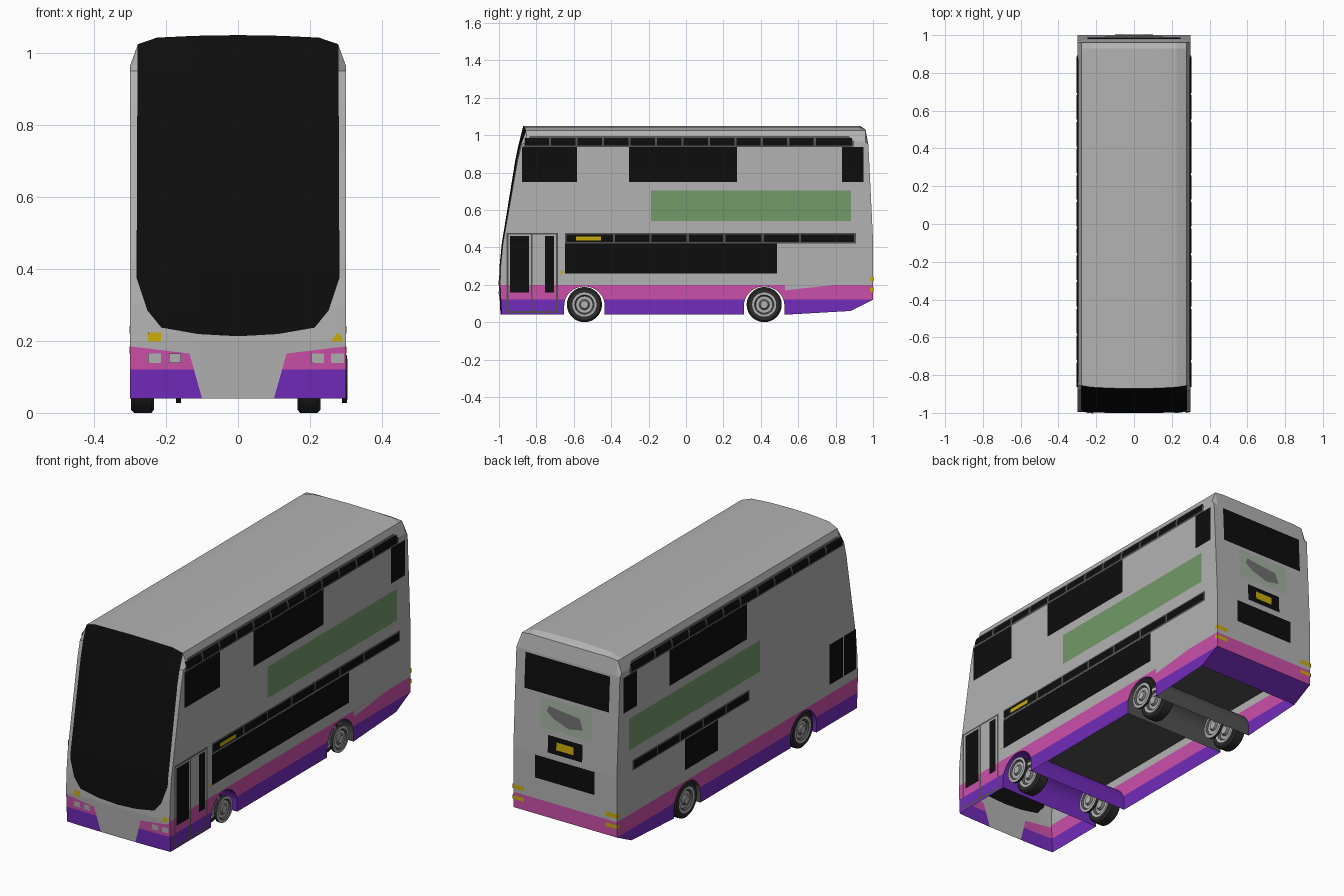
import bpy, bmesh, math
from mathutils import Vector

if "Cube" in bpy.data.objects:
    bpy.data.objects.remove(bpy.data.objects["Cube"])

COLOURS = {
    "body_grey": (.45, .45, .45), "black": (.004, .004, .004), "purple": (.17, .024, .50),
    "pink": (.60, .08, .40), "green": (.17, .32, .14), "pale_green": (.36, .44, .35),
    "mid_grey": (.16, .16, .16), "yellow": (.58, .40, .003),
    "dark_grey": (.085, .085, .085), "tyre_grey": (.025, .025, .025)}
NAMES = list(COLOURS)
MATS = []
for n, c in COLOURS.items():
    m = bpy.data.materials.new(n)
    m.diffuse_color = (*c, 1)
    m.use_nodes = True
    m.node_tree.nodes["Principled BSDF"].inputs["Base Color"].default_value = m.diffuse_color
    MATS.append(m)


def make(name, bm):
    me = bpy.data.meshes.new(name)
    bm.to_mesh(me)
    bm.free()
    for m in MATS:
        me.materials.append(m)
    ob = bpy.data.objects.new(name, me)
    bpy.context.collection.objects.link(ob)
    return ob


def interp(pts, v):
    for (a, va), (b, vb) in zip(pts, pts[1:]):
        if v <= vb:
            return a + (b - a) * (v - va) / (vb - va)
    return pts[-1][0]


# Side profile (y, z) and roof crown (z, x)
FRONT = [(-.992, .04), (-1, .2), (-.997, .3), (-.985, .42), (-.912, .87), (-.895, .95), (-.87, 1.05)]
REAR = [(1, .12), (1, .44), (.975, .95), (.96, 1.03), (.93, 1.05)]
UNDER = [(.88, .06), (.53, .04)]
CROWN = [(1.05, 0), (1.048, .12), (1.043, .225), (1.025, .278), (.965, .3)]
XS = [-x for _, x in CROWN[:0:-1]] + [x for _, x in CROWN]
ARCHES = (-.543, .418)


def drop(x, z):
    return (.006 + .014 * max(0, (z - .7) / .35)) * (abs(x) / .3) ** 4


# Body: side profiles lofted across the width
bm = bmesh.new()
rings = []
for x in XS:
    top = interp(CROWN, abs(x))
    pts = [(y + drop(x, z), z) for y, z in FRONT] + REAR[::-1] + UNDER
    rings.append([bm.verts.new((x, y, min(z, top))) for y, z in pts])
for a, b in zip(rings, rings[1:]):
    for i in range(len(a)):
        j = (i + 1) % len(a)
        bm.faces.new((a[i], a[j], b[j], b[i]))
bm.faces.new(rings[0])
bm.faces.new(rings[-1])
bmesh.ops.recalc_face_normals(bm, faces=bm.faces)
body = make("body", bm)

# Wheel arches cut through the whole width
for yc in ARCHES:
    bm = bmesh.new()
    pts = [(yc + .108 * math.cos(math.pi * i / 20), .088 + .103 * math.sin(math.pi * i / 20)) for i in range(21)]
    pts += [(yc - .108, -.05), (yc + .108, -.05)]
    f = bm.faces.new([bm.verts.new((-.4, y, z)) for y, z in pts])
    ext = bmesh.ops.extrude_face_region(bm, geom=[f])
    bmesh.ops.translate(bm, vec=(.8, 0, 0), verts=[v for v in ext["geom"] if isinstance(v, bmesh.types.BMVert)])
    bmesh.ops.recalc_face_normals(bm, faces=bm.faces)
    cutter = make("arch_cutter", bm)
    mod = body.modifiers.new("arch", "BOOLEAN")
    mod.operation, mod.solver, mod.object = "DIFFERENCE", "EXACT", cutter
    bpy.context.view_layer.objects.active = body
    bpy.ops.object.modifier_apply(modifier=mod.name)
    bpy.data.objects.remove(cutter)

# Body colours: stripe bands, front corners and the convex windscreen outline
bm = bmesh.new()
bm.from_mesh(body.data)


def is_front(f):
    return f.normal.y < -.5 and f.calc_center_median().y < -.8


def cut(co, no, front=True):
    bm.normal_update()
    faces = [f for f in bm.faces if not front or is_front(f)]
    geom = set(faces)
    for f in faces:
        geom.update(f.edges)
        geom.update(f.verts)
    bmesh.ops.bisect_plane(bm, geom=list(geom), plane_co=co, plane_no=no, dist=1e-5)


for z in (.12, .2):
    cut((0, 0, z), (0, 0, 1), False)
SCREEN = [(0, .213), (.11, .219), (.213, .237), (.252, .285), (.282, .375), (.279, 1.06)]
planes = []
for s in (1, -1):
    for (ax, az), (bx, bz) in zip(SCREEN, SCREEN[1:]):
        co, no = Vector((s * ax, 0, az)), Vector((s * (bz - az), 0, ax - bx)).normalized()
        planes.append((co, no))
        cut(co, no)
    cut((s * .10, 0, .04), (s, 0, -.28))
    cut((s * .135, 0, .165), (-s * .12, 0, 1))
bm.normal_update()
for f in bm.faces:
    c = f.calc_center_bounds()
    col = "purple" if c.z < .12 else "pink" if c.z < .2 else "body_grey"
    if is_front(f):
        c = f.calc_center_median()
        ax = abs(c.x)
        if ax < .10 + .28 * (c.z - .04) or c.z > .165 + .12 * (ax - .135):
            col = "body_grey"
        if all((c - co).dot(no) < 1e-4 for co, no in planes):
            col = "black"
    elif abs(f.normal.x) < .5 and c.z < .2:
        if abs(c.y - ARCHES[0]) < .12:
            col = "purple"
        elif abs(c.y - ARCHES[1]) < .12:
            col = "dark_grey"
    f.material_index = NAMES.index(col)
# Open underside
bottom = [f for f in bm.faces if f.normal.z < -.95 and f.calc_center_bounds().z < .08]
bmesh.ops.delete(bm, geom=bottom, context="FACES")
bm.to_mesh(body.data)
bm.free()


# Thin plates laid on the body surfaces
def side(s, off):
    return lambda u, v: (s * (.3 - max(0, v - .965) * .367 + off), u, v), Vector((s, 0, 0))


def front(off):
    return lambda u, v: (u, interp(FRONT, v) + drop(u, v) - off, v), Vector((0, -1, 0))


def rear(off):
    return lambda u, v: (u, interp(REAR, v) + off, v), Vector((0, 1, 0))


def rect(u0, u1, v0, v1):
    vs = [v0, .965, v1] if v0 < .965 < v1 else [v0, v1]
    return [[(u0, a), (u1, a), (u1, b), (u0, b)] for a, b in zip(vs, vs[1:])]


def plates(name, colour, surface, rects=(), polys=()):
    fn, out = surface
    bm = bmesh.new()
    for p in [q for r in rects for q in rect(*r)] + list(polys):
        f = bm.faces.new([bm.verts.new(fn(u, v)) for u, v in p])
        f.material_index = NAMES.index(colour)
        f.normal_update()
        if f.normal.dot(out) < 0:
            f.normal_flip()
    return make(name, bm)


def panes(edges, v0, v1):
    return [(a + .006, b - .006, v0, v1) for a, b in zip(edges, edges[1:])]


TOP_EDGES = [-.868 + .1415 * k for k in range(13)] + [.893]
TOP_EDGES.pop(-2)
SIDES = {  # upper windows, lower strip edges, lower windows, green panel
    1: ([(-.877, -.583), (-.305, .273), (.834, .95)], [-.645, -.385, -.19, .01, .205, .41, .61, .905],
        [(-.647, .487, .26, .42)], (-.187, .882)),
    -1: ([(-.07, .57), (.84, .95)], [-.09, .1, .29, .48, .67, .87],
         [(.17, .44, .26, .42), (-.865, -.755, .25, .46), (-.975, -.875, .25, .46)], (-.18, .905))}
for s, (upper, strip, lower, panel) in SIDES.items():
    tag = "right" if s > 0 else "left"
    plates(tag + "_window_frames", "dark_grey", side(s, .002),
           [(strip[0] - .003, strip[-1] + .003, .422, .478)],
           [[(-.872, .936), (.895, .936), (.9, .965), (-.86, .965)],
            [(-.86, .965), (.9, .965), (.87, .995), (-.835, .995)]])
    plates(tag + "_vent_panes", "black", side(s, .004), panes(TOP_EDGES, .945, .985) + panes(strip, .43, .47))
    plates(tag + "_windows", "black", side(s, .003), [(a, b, .75, .936) for a, b in upper] + lower)
    plates(tag + "_green_panel", "green", side(s, .003), [(*panel, .54, .705)])
    plates(tag + "_side_markers", "yellow", side(s, .003),
           [(-.67, -.655, .258, .274), (.985, 1.002, .165, .185), (.985, 1.002, .22, .242)])
plates("rear_quarter_wedge", "body_grey", side(1, .002), polys=[[(.528, .2), (.528, .17), (.8, .2)]])
plates("route_sign", "yellow", side(1, .006), [(-.588, -.455, .437, .457)])

# Passenger door
plates("door_frame", "dark_grey", side(1, .003), [
    (-.96, -.95, .05, .478), (-.695, -.685, .05, .478), (-.83, -.82, .05, .478),
    (-.96, -.685, .468, .478), (-.96, -.685, .05, .06)])
plates("door_glass", "black", side(1, .003), [(-.94, -.84, .16, .46), (-.755, -.706, .16, .46)])

# Front lamps
plates("headlights", "body_grey", front(.004), [
    (a, b, .138, .165) for a, b in ((-.25, -.214), (-.192, -.158), (.203, .239), (.258, .294))])
plates("front_indicators", "yellow", front(.004), [(-.25, -.214, .198, .223)],
       [[(.258, .198), (.292, .198), (.288, .215), (.275, .223)]])

# Rear details
plates("rear_windows", "black", rear(.003), [
    (-.245, .245, .755, .94), (-.1, .1, .46, .55), (-.172, .172, .31, .43)])
plates("rear_panel", "pale_green", rear(.003), [(-.15, .15, .58, .735)])
plates("rear_panel_shape", "mid_grey", rear(.005), polys=[
    [(-.1, .625), (-.02, .61), (.07, .64), (.11, .67), (.1, .7), (.02, .69), (-.08, .68)]])
plates("rear_plate", "yellow", rear(.005), [(-.05, .05, .485, .525)])
plates("rear_lights", "yellow", rear(.003), [
    (min(s * .235, s * .302), max(s * .235, s * .302), a, b)
    for s in (1, -1) for a, b in ((.165, .185), (.22, .242))])

# Floor inside the skirts
bm = bmesh.new()
bm.faces.new([bm.verts.new(p) for p in ((-.297, -.65, .24), (-.297, .99, .24), (.297, .99, .24), (.297, -.65, .24))])
for f in bm.faces:
    f.material_index = NAMES.index("dark_grey")
make("floor", bm)


# Wheels: turned profiles (x, radius, colour of the ring that follows)
def lathe(name, profile, loc, seg=32):
    bm = bmesh.new()
    prev = None
    for x, r, col in profile:
        ring = [bm.verts.new((x, r * math.cos(2 * math.pi * i / seg), r * math.sin(2 * math.pi * i / seg)))
                for i in range(seg)]
        if prev:
            for i in range(seg):
                j = (i + 1) % seg
                f = bm.faces.new((prev[0][i], prev[0][j], ring[j], ring[i]))
                f.material_index = NAMES.index(prev[1])
        prev = ring, col
    bmesh.ops.remove_doubles(bm, verts=bm.verts, dist=1e-5)
    bmesh.ops.recalc_face_normals(bm, faces=bm.faces)
    ob = make(name, bm)
    ob.location = loc
    bpy.ops.object.select_all(action="DESELECT")
    ob.select_set(True)
    bpy.context.view_layer.objects.active = ob
    bpy.ops.object.shade_smooth_by_angle(angle=math.radians(30))


g, d, t, m = "body_grey", "dark_grey", "tyre_grey", "mid_grey"
HALF = [(-.034, 0, g), (-.034, .02, m), (-.022, .028, g), (-.02, .044, d), (-.03, .052, g), (-.032, .066, t),
        (-.032, .085, t), (-.024, .094, t)]
BACK = [(-x, r, HALF[i - 1][2]) for i, (x, r, c) in reversed(list(enumerate(HALF)))]
DISC = [(.092, 0, d), (.092, .067, t), (.106, .067, g), (.107, .052, d), (.099, .045, g),
        (.099, .028, m), (.107, .02, g), (.107, 0, g)]
for yc, axle in zip(ARCHES, ("front", "rear")):
    for xc, tag in ((-.265, "left"), (.197, "right")):
        lathe(f"{axle}_{tag}_wheel", HALF + BACK, (xc, yc, .094))
        lathe(f"{axle}_{tag}_wheel_disc", DISC, (xc, yc, .094))
